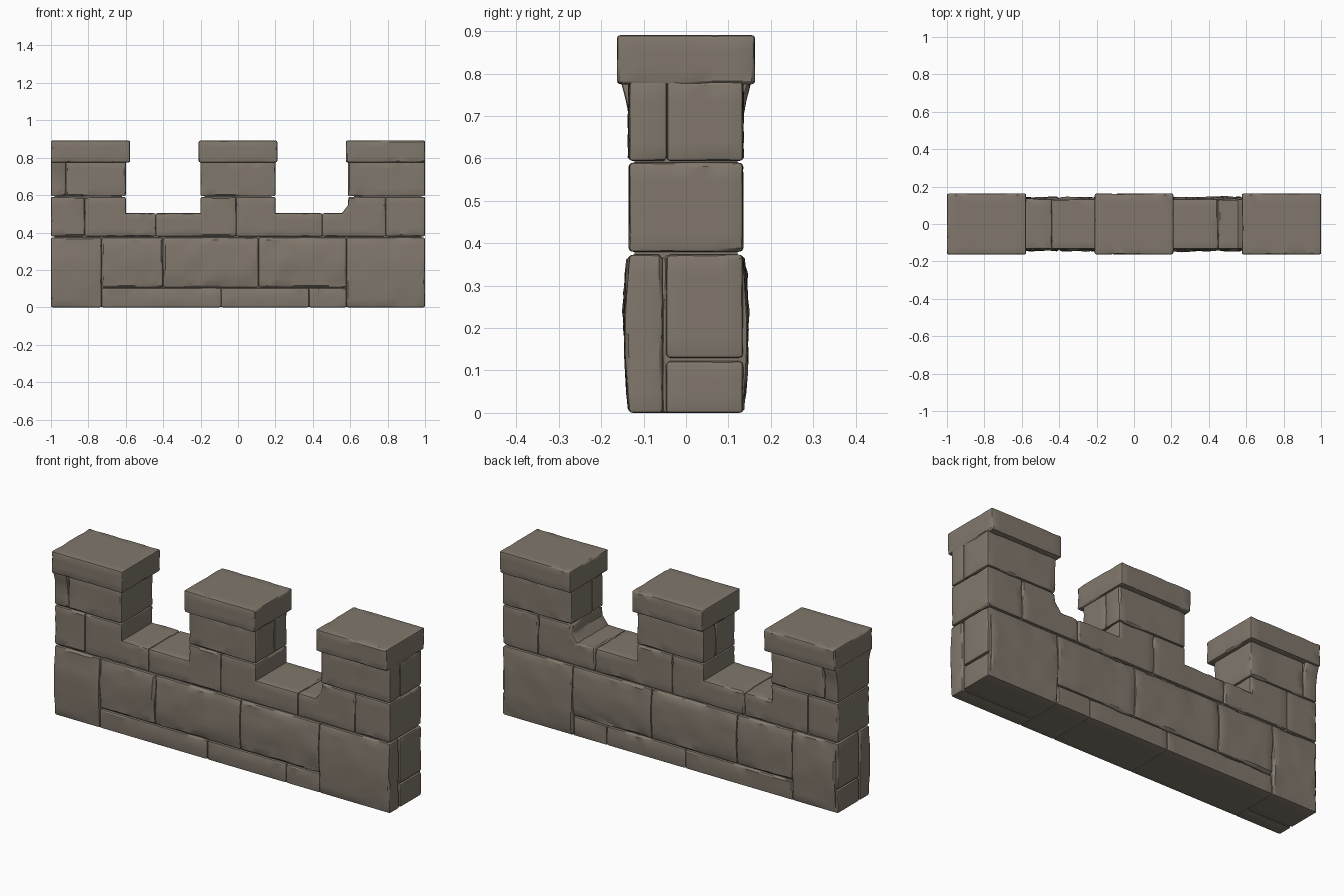
import bpy, bmesh, math
from mathutils import Vector, noise

if "Cube" in bpy.data.objects:
    bpy.data.objects.remove(bpy.data.objects["Cube"], do_unlink=True)

stone_mat = bpy.data.materials.new("warm grey stone")
stone_mat.use_nodes = True
STONE = (0.22, 0.187, 0.15, 1)
stone_mat.diffuse_color = STONE
stone_mat.node_tree.nodes["Principled BSDF"].inputs["Base Color"].default_value = STONE

D = 0.134  # half thickness of the wall


def rect(x0, x1, z0, z1):
    return [(x0, z0), (x1, z0), (x1, z1), (x0, z1)]


def stone(name, profile, y0=-D, y1=D, bevel=0.009, bulge=0.0, rough=0.003, flare=0.0):
    """Extrude an x-z profile through the wall, round it and chisel its faces."""
    bm = bmesh.new()
    face = bm.faces.new([bm.verts.new((x, y0, z)) for x, z in profile])
    ext = bmesh.ops.extrude_face_region(bm, geom=[face])
    for v in ext["geom"]:
        if isinstance(v, bmesh.types.BMVert):
            v.co.y = y1
    bmesh.ops.recalc_face_normals(bm, faces=bm.faces)
    convex = [e for e in bm.edges if e.is_convex]
    bmesh.ops.bevel(bm, geom=convex, offset=bevel, segments=2, profile=0.6, affect='EDGES')

    # slice into a grid so the faces can be chiselled
    xs, zs = [p[0] for p in profile], [p[1] for p in profile]
    for axis, lo, hi in ((0, min(xs), max(xs)), (1, y0, y1), (2, min(zs), max(zs))):
        steps = max(1, round((hi - lo) / 0.045))
        for i in range(1, steps):
            co, no = Vector(), Vector()
            co[axis] = lo + (hi - lo) * i / steps
            no[axis] = 1
            bmesh.ops.bisect_plane(bm, geom=bm.verts[:] + bm.edges[:] + bm.faces[:],
                                   plane_co=co, plane_no=no)
    bm.normal_update()
    for v in bm.verts:
        n, side = v.normal.copy(), math.copysign(1, v.co.y)
        f = (v.co.z - min(zs)) / (max(zs) - min(zs))
        outer = abs(v.co.y) > D - 0.02
        bump = noise.noise(v.co * 14)
        if outer and abs(n.y) > 0.9:
            v.co.y += side * rough * bump
        if outer:
            v.co.y += side * (bulge * math.sin(math.pi * f) + flare * max(0, f - 0.6))
        # chips along the rounded edges
        if max(abs(c) for c in n) < 0.93 and v.co.z > 0.02:
            v.co -= n * max(0, noise.noise(v.co * 25) - 0.1) * 0.012

    mesh = bpy.data.meshes.new(name)
    bm.to_mesh(mesh)
    bm.free()
    mesh.materials.append(stone_mat)
    obj = bpy.data.objects.new(name, mesh)
    bpy.context.collection.objects.link(obj)
    bpy.ops.object.select_all(action='DESELECT')
    bpy.context.view_layer.objects.active = obj
    obj.select_set(True)
    bpy.ops.object.shade_smooth_by_angle(angle=math.radians(28))
    return obj


# mortar core behind the joints
C = D - 0.012
stone("mortar_base", rect(-0.98, 0.98, 0.003, 0.48), -C, C, bevel=0.002, rough=0)
for x0, x1 in ((-0.98, -0.62), (-0.18, 0.18), (0.62, 0.98)):
    stone("mortar_merlon", rect(x0, x1, 0.45, 0.8), -C, C, bevel=0.002, rough=0)

# corner blocks, split lengthways, with stones set into the wall ends
SPLIT = -0.055
for x0, x1, end in ((-1, -0.73, -1), (0.58, 1, 1)):
    stone("corner_front", rect(x0, x1, 0, 0.373), -D, SPLIT, bulge=0.011, rough=0.008)
    inner = (x0 + 0.012, x1) if end < 0 else (x0, x1 - 0.012)
    stone("corner_back", rect(*inner, 0, 0.373), SPLIT, D, bulge=0.011, rough=0.008)
    a, b = sorted((end, end * 0.95))
    stone("end_stone_low", rect(a, b, 0, 0.122), SPLIT + 0.008, D)
    stone("end_stone_high", rect(a, b, 0.13, 0.373), SPLIT + 0.008, D)

# thin footing course
for x0, x1 in ((-0.73, -0.09), (-0.09, 0.38), (0.38, 0.58)):
    stone("footing_stone", rect(x0, x1, 0, 0.103), rough=0.005)

# large chiselled blocks
for x0, x1 in ((-0.73, -0.4), (-0.4, 0.11), (0.11, 0.58)):
    stone("large_block", rect(x0, x1, 0.106, 0.373), bevel=0.012, bulge=0.01, rough=0.011)

# middle course, notched where the gaps begin
LOW, SILL, TOP = 0.38, 0.503, 0.59
stone("end_block_left", rect(0.79, 1, LOW, TOP))
stone("end_block_right", rect(-1, -0.82, LOW, TOP))
for x0, x1, step, tall_left in ((-0.82, -0.44, -0.6, True), (-0.44, -0.01, -0.2, False),
                                (-0.01, 0.45, 0.2, True)):
    if tall_left:
        shape = [(x0, LOW), (x1, LOW), (x1, SILL), (step, SILL), (step, TOP), (x0, TOP)]
    else:
        shape = [(x0, LOW), (x1, LOW), (x1, TOP), (step, TOP), (step, SILL), (x0, SILL)]
    stone("notched_stone", shape)
stone("notched_stone_sloped", [(0.45, LOW), (0.79, LOW), (0.79, TOP), (0.59, TOP),
                               (0.588, 0.545), (0.555, SILL), (0.45, SILL)])

# merlon stones
B, T = 0.594, 0.782
stone("merlon_edge", rect(-1, -0.92, B, T), flare=0.05)
stone("merlon_right", rect(-0.92, -0.6, B, T), rough=0.006)
for x0, x1, y in ((-0.2, 0.2, 0.03), (0.588, 1, -0.045)):
    stone("merlon_front", rect(x0, x1, B, T), -D, y, rough=0.006)
    stone("merlon_back", rect(x0, x1, B, T), y, D, rough=0.006)

# cap slabs
for x0, x1 in ((-1, -0.577), (-0.21, 0.21), (0.577, 1)):
    stone("cap", rect(x0, x1, 0.775, 0.891), -0.162, 0.162, bevel=0.008, rough=0.002)
